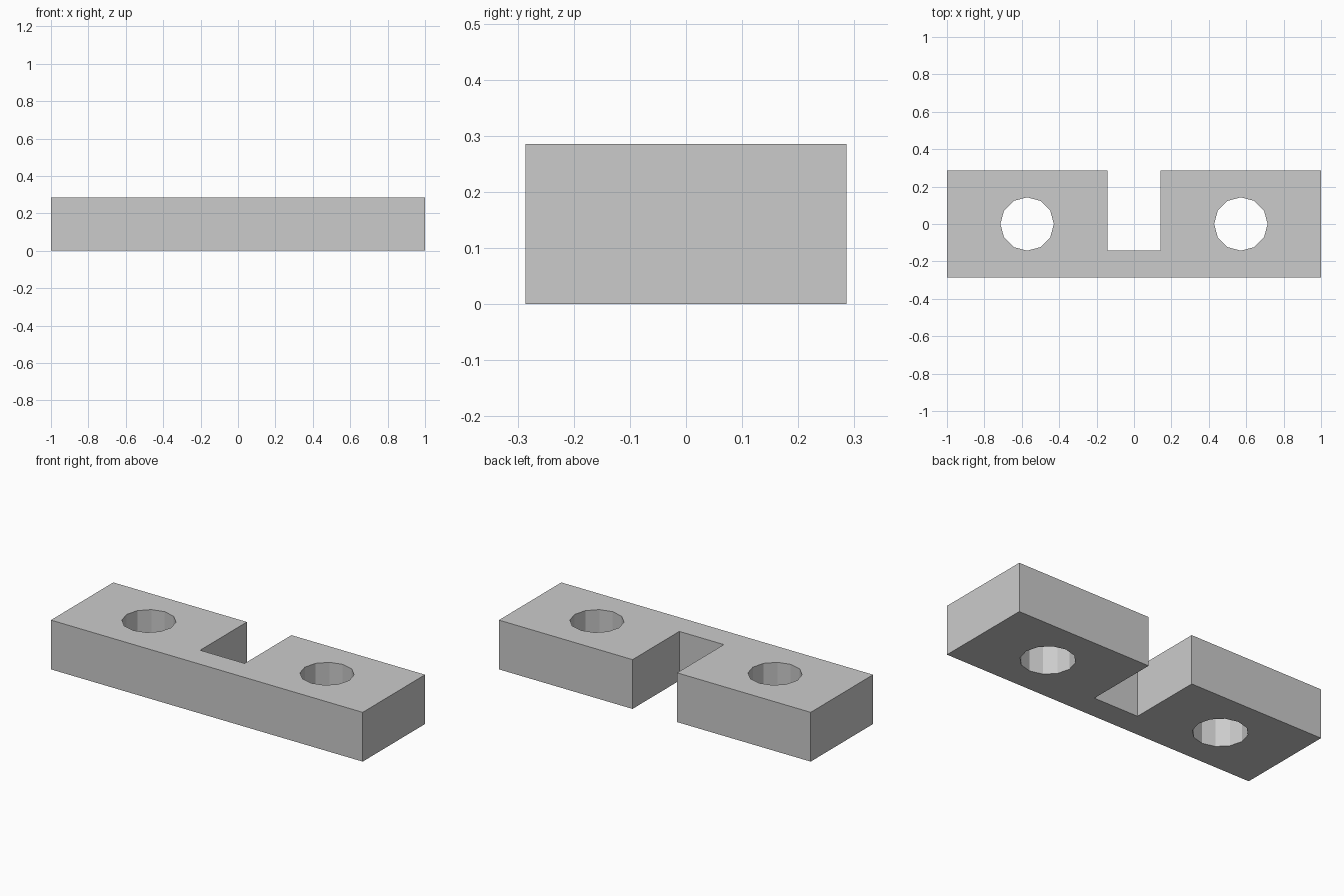
import bpy

if "Cube" in bpy.data.objects:
    bpy.data.objects.remove(bpy.data.objects["Cube"])

U = 1 / 7            # base unit: the bar is 14 x 4 x 2 units
HEIGHT = 2 * U


def box(name, x0, x1, y0, y1, z0, z1):
    bpy.ops.mesh.primitive_cube_add(
        size=1, location=((x0 + x1) / 2, (y0 + y1) / 2, (z0 + z1) / 2))
    ob = bpy.context.object
    ob.name = name
    ob.scale = (x1 - x0, y1 - y0, z1 - z0)
    bpy.ops.object.transform_apply(location=True, rotation=False, scale=True)
    return ob


def cut(target, cutter):
    cutter.hide_render = True
    mod = target.modifiers.new(cutter.name, 'BOOLEAN')
    mod.operation = 'DIFFERENCE'
    mod.solver = 'EXACT'
    mod.object = cutter
    bpy.context.view_layer.objects.active = target
    bpy.ops.object.modifier_apply(modifier=mod.name)
    bpy.data.objects.remove(cutter)


# Solid bar
bar = box("notched_bar", -7 * U, 7 * U, -2 * U, 2 * U, 0, HEIGHT)

# Notch open to the back
cut(bar, box("notch_cutter", -U, U, -U, 3 * U, -U, HEIGHT + U))

# Twelve-sided through holes, one in each half
for side in (-1, 1):
    bpy.ops.mesh.primitive_cylinder_add(
        vertices=12, radius=U, depth=HEIGHT + 2 * U,
        location=(side * 4 * U, 0, HEIGHT / 2))
    hole = bpy.context.object
    hole.name = "hole_cutter"
    cut(bar, hole)
